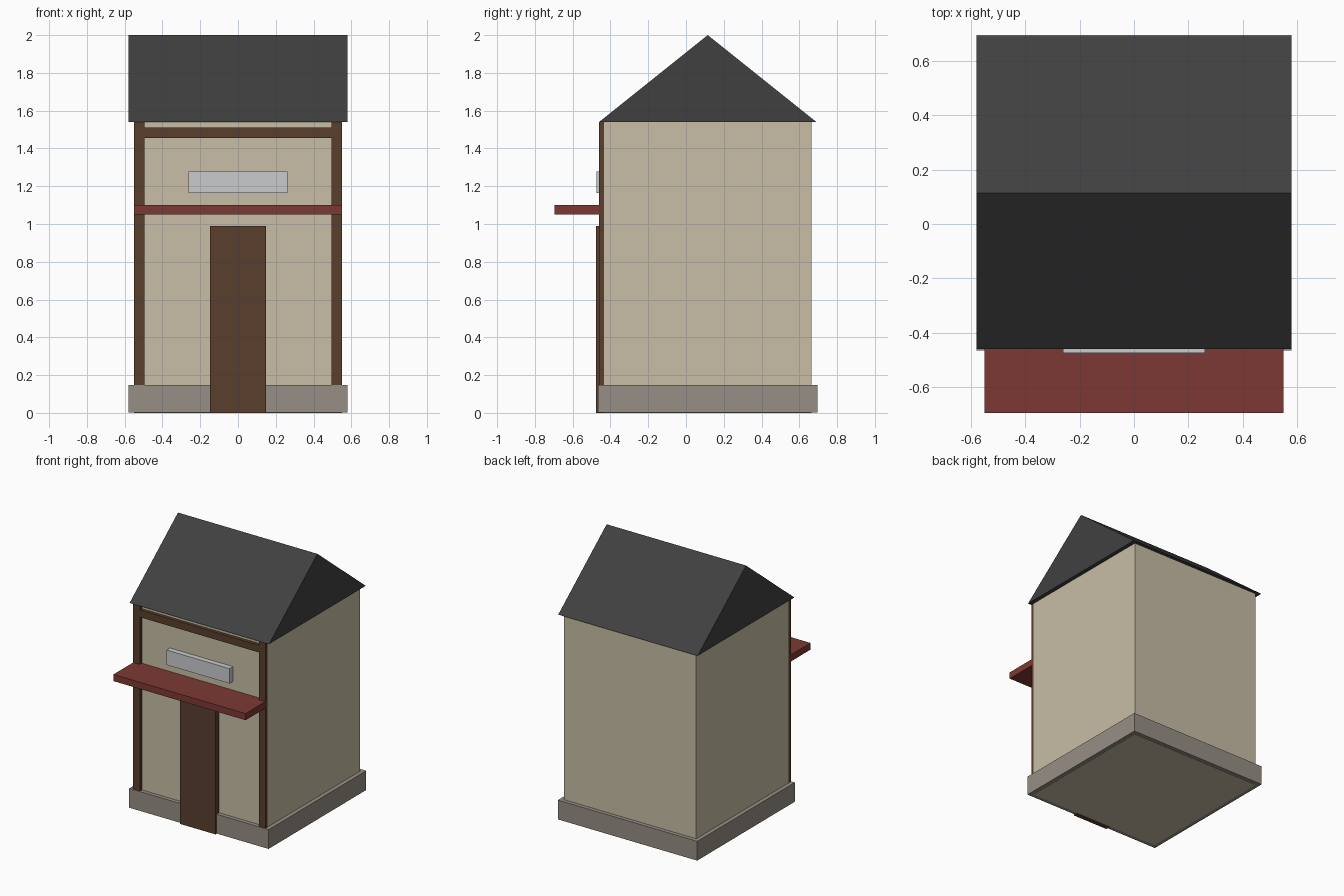
import bpy
import bmesh

if "Cube" in bpy.data.objects:
    bpy.data.objects.remove(bpy.data.objects["Cube"])


def material(name, rgb):
    # Convert 0-255 sRGB to the linear diffuse colour
    m = bpy.data.materials.new(name)
    lin = [((c / 255 + 0.055) / 1.055) ** 2.4 for c in rgb]
    m.diffuse_color = (*lin, 1.0)
    m.use_nodes = True
    m.node_tree.nodes["Principled BSDF"].inputs["Base Color"].default_value = m.diffuse_color
    return m


CREAM = material("cream plaster", (200, 190, 166))
STONE = material("grey stone", (150, 143, 133))
WOOD = material("dark brown wood", (90, 63, 45))
SLATE = material("dark slate", (64, 64, 64))
RED = material("dull red", (125, 57, 51))
PALE = material("pale grey", (202, 203, 205))


def make(name, bm, mat):
    bmesh.ops.recalc_face_normals(bm, faces=bm.faces)
    mesh = bpy.data.meshes.new(name)
    bm.to_mesh(mesh)
    bm.free()
    mesh.materials.append(mat)
    obj = bpy.data.objects.new(name, mesh)
    bpy.context.collection.objects.link(obj)
    return obj


def box(name, x, y, z, mat):
    # Box from (min, max) ranges on each axis
    bm = bmesh.new()
    bmesh.ops.create_cube(bm, size=1)
    for v in bm.verts:
        v.co = [(a + b) / 2 + c * (b - a) for (a, b), c in zip((x, y, z), v.co)]
    return make(name, bm, mat)


def prism(name, half_x, profile, mat):
    # Extrude a (y, z) profile along x
    bm = bmesh.new()
    face = bm.faces.new([bm.verts.new((-half_x, y, z)) for y, z in profile])
    ext = bmesh.ops.extrude_face_region(bm, geom=[face])
    verts = [g for g in ext["geom"] if isinstance(g, bmesh.types.BMVert)]
    bmesh.ops.translate(bm, verts=verts, vec=(2 * half_x, 0, 0))
    return make(name, bm, mat)


MID, FRONT = 0.115, -0.435  # house centre and front wall in y

# Body: the walls reach the ground inside the stone plinth
box("walls", (-0.55, 0.55), (FRONT, 0.665), (0, 1.54), CREAM)
box("plinth", (-0.58, 0.58), (-0.465, 0.695), (0.002, 0.147), STONE)

# Gabled roof
prism("roof", 0.58, [(MID - 0.575, 1.54), (MID + 0.575, 1.54), (MID, 2.0)], SLATE)

# Timber frame on the front
for side, x in (("left", (-0.55, -0.495)), ("right", (0.495, 0.55))):
    box(side + "_post", x, (-0.46, FRONT), (0.1, 1.54), WOOD)
box("top_beam", (-0.495, 0.495), (-0.459, FRONT), (1.455, 1.51), WOOD)

# Door, awning and blank sign
box("door", (-0.147, 0.147), (-0.477, FRONT), (0, 0.99), WOOD)
box("awning", (-0.55, 0.55), (-0.695, FRONT), (1.05, 1.10), RED)
box("sign_board", (-0.262, 0.262), (-0.475, FRONT), (1.165, 1.277), PALE)
